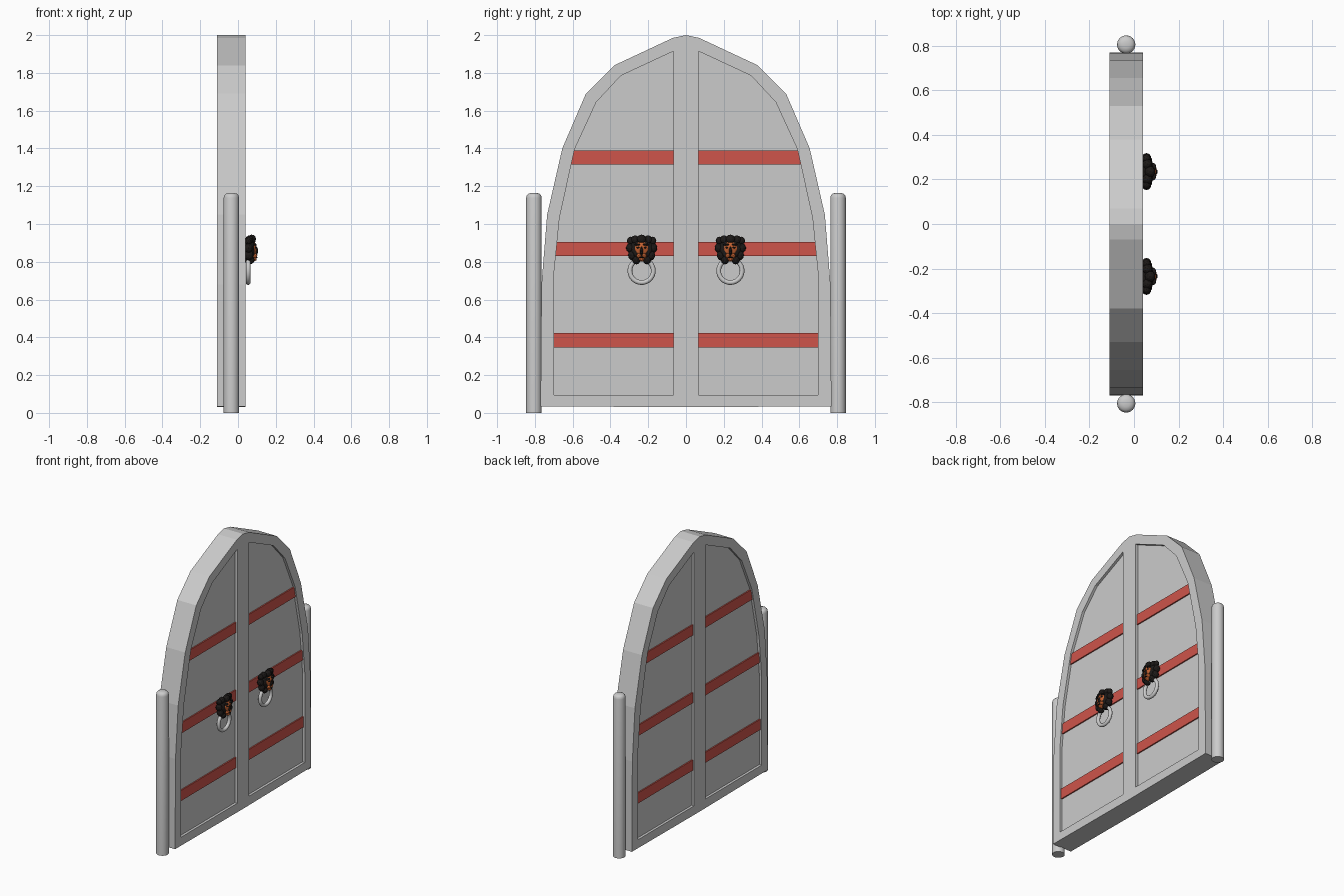
import bpy, bmesh, math
from mathutils import Matrix, Vector

if "Cube" in bpy.data.objects:
    bpy.data.objects.remove(bpy.data.objects["Cube"])

X0, X1, RECESS, PROUD = -0.11, 0.04, 0.018, 0.009
OUTER = [(0, .03), (.77, .035), (.765, .68), (.735, 1.05), (.655, 1.40),
         (.53, 1.69), (.38, 1.84), (.07, 1.985), (0, 2.0)]
INNER = [(.065, .095), (.70, .095), (.70, .73), (.67, 1.03), (.59, 1.395),
         (.475, 1.645), (.345, 1.785), (.085, 1.906), (.065, 1.915)]


def material(name, rgb):
    m = bpy.data.materials.new(name)
    m.diffuse_color = (*rgb, 1)
    m.use_nodes = True
    m.node_tree.nodes["Principled BSDF"].inputs["Base Color"].default_value = m.diffuse_color
    return m


RED = material("red_band", (.62, .09, .07))
BLACK = material("dark_mane", (.012, .01, .009))
ORANGE = material("orange_face", (.55, .12, .03))


def finish(bm, name, mats=(), smooth=False):
    bmesh.ops.recalc_face_normals(bm, faces=bm.faces)
    me = bpy.data.meshes.new(name)
    bm.to_mesh(me)
    bm.free()
    ob = bpy.data.objects.new(name, me)
    bpy.context.collection.objects.link(ob)
    for m in mats:
        me.materials.append(m)
    if smooth:
        bpy.ops.object.select_all(action='DESELECT')
        ob.select_set(True)
        bpy.context.view_layer.objects.active = ob
        bpy.ops.object.shade_smooth_by_angle(angle=math.radians(40))
    return ob


def bridge(bm, a, b):
    n = len(a)
    for i in range(n):
        bm.faces.new((a[i], a[(i + 1) % n], b[(i + 1) % n], b[i]))


# Door leaf: arched slab with a sunken panel on both sides
def leaf(side, name):
    bm = bmesh.new()

    def loop(pts, x):
        return [bm.verts.new((x, side * y, z)) for y, z in pts]
    rims = []
    for x, d in ((X0, RECESS), (X1, -RECESS)):
        rim, lip, floor = loop(OUTER, x), loop(INNER, x), loop(INNER, x + d)
        bridge(bm, rim, lip)
        bridge(bm, lip, floor)
        bm.faces.new(floor)
        rims.append(rim)
    bridge(bm, *rims)
    finish(bm, name)


def panel_edge(z):
    for (y0, z0), (y1, z1) in zip(INNER[1:], INNER[2:]):
        if z0 <= z <= z1:
            return y0 + (y1 - y0) * (z - z0) / (z1 - z0)


# Red band trimmed to the curve of the panel, showing on both sides
def band(side, z0, z1, name):
    bm = bmesh.new()
    pts = [(.065, z0), (panel_edge(z0), z0), (panel_edge(z1), z1), (.065, z1)]
    a, b = [[bm.verts.new((x, side * y, z)) for y, z in pts]
            for x in (X0 + PROUD, X1 - PROUD)]
    bridge(bm, a, b)
    bm.faces.new(a)
    bm.faces.new(b)
    finish(bm, name, [RED])


# Round surface from a closed or open (radius, height) profile about local z
def lathe(name, profile, matrix, segs=32, closed=False):
    bm = bmesh.new()
    rings = []
    for r, h in profile:
        rings.append([bm.verts.new((r * math.cos(2 * math.pi * i / segs),
                                    r * math.sin(2 * math.pi * i / segs), h))
                      for i in range(segs)])
    for a, b in zip(rings, rings[1:]):
        bridge(bm, a, b)
    if closed:
        bridge(bm, rings[-1], rings[0])
    else:
        bm.faces.new(rings[0])
        bm.faces.new(rings[-1])
    bm.transform(matrix)
    finish(bm, name, smooth=True)


# Faceted lion head: (x, y, z) offset, (x, y, z) radii, material slot
LOBES = [((.020, 0, 0), (.036, .064, .064), 0),            # skull
         ((.034, 0, .054), (.024, .026, .025), 0),         # crown tuft
         ((.022, .034, .051), (.022, .024, .024), 0),
         ((.018, .058, .046), (.018, .020, .022), 0),      # ears
         ((.018, .060, .008), (.022, .023, .026), 0),      # cheek mane
         ((.020, .050, -.030), (.024, .022, .028), 0),
         ((.024, .028, -.055), (.026, .022, .024), 0),     # lower mane
         ((.034, 0, .004), (.028, .042, .044), 1),         # face
         ((.048, .021, .026), (.014, .018, .007), 0),      # brows
         ((.050, .017, .010), (.012, .011, .006), 0),      # eyes
         ((.050, 0, -.008), (.019, .010, .028), 0),        # nose
         ((.046, .013, -.033), (.019, .014, .014), 1),     # muzzle
         ((.044, 0, -.050), (.018, .015, .014), 1),        # chin
         ((.050, 0, -.041), (.019, .017, .004), 0)]        # mouth


def lion(side, name):
    bm = bmesh.new()
    base = Vector((X1 - .002, side * .235, .865))
    for off, rad, slot in LOBES:
        for s in ((1, -1) if off[1] else (1,)):
            pos = base + Vector((off[0], off[1] * s, off[2]))
            res = bmesh.ops.create_icosphere(
                bm, subdivisions=2, radius=1,
                matrix=Matrix.Translation(pos) @ Matrix.Diagonal((*rad, 1)))
            for f in {f for v in res['verts'] for f in v.link_faces}:
                f.material_index = slot
    finish(bm, name, [BLACK, ORANGE])


POST = [(.041, 0), (.041, 1.138), (.038, 1.151), (.030, 1.160), (.016, 1.164), (.004, 1.165)]
RING = [(.062 + .0125 * math.cos(t * math.pi / 6), .0125 * math.sin(t * math.pi / 6))
        for t in range(12)]

for side, tag in ((1, "right"), (-1, "left")):
    leaf(side, f"door_leaf_{tag}")
    for i, z in enumerate((.347, .83, 1.315)):
        band(side, z, z + .075, f"band_{tag}_{i + 1}")
    lathe(f"hinge_post_{tag}", POST, Matrix.Translation((-.035, side * .805, 0)))
    lion(side, f"knocker_head_{tag}")
    lathe(f"knocker_ring_{tag}", RING,
          Matrix.Translation((.054, side * .235, .752)) @ Matrix.Rotation(math.pi / 2, 4, 'Y'),
          closed=True)
